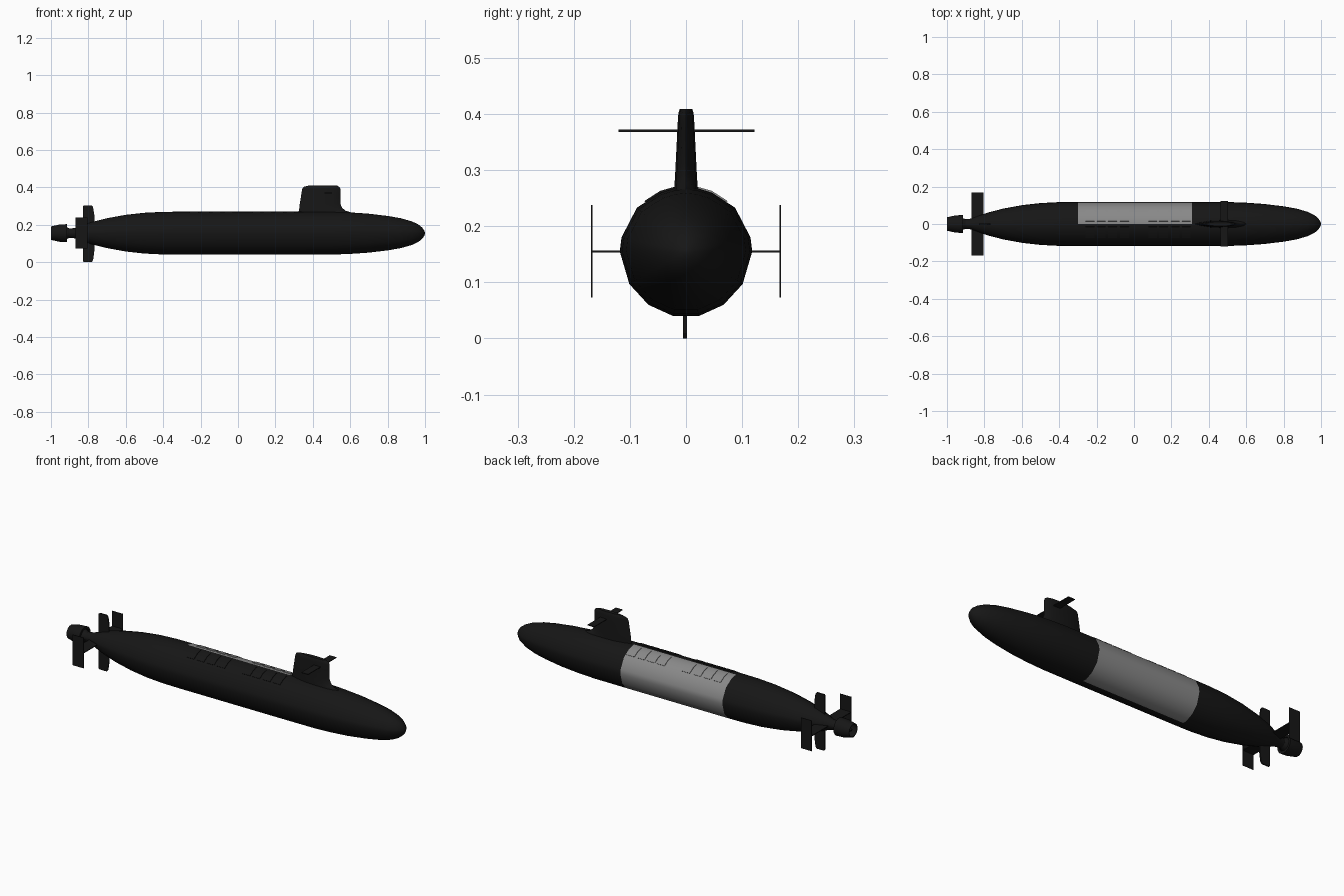
import bpy, bmesh, math

if "Cube" in bpy.data.objects:
    bpy.data.objects.remove(bpy.data.objects["Cube"])

ZC = 0.155  # height of the hull axis


def material(name, v):
    m = bpy.data.materials.new(name)
    m.diffuse_color = (v, v, v, 1)
    m.use_nodes = True
    m.node_tree.nodes["Principled BSDF"].inputs["Base Color"].default_value = m.diffuse_color
    return m


DARK = material("dark_coating", 0.008)
GREY = material("grey_panel", 0.25)


def make(name, verts, faces, mats=(DARK,), angle=40):
    me = bpy.data.meshes.new(name)
    me.from_pydata(verts, [], faces)
    ob = bpy.data.objects.new(name, me)
    bpy.context.collection.objects.link(ob)
    for m in mats:
        me.materials.append(m)
    bm = bmesh.new()
    bm.from_mesh(me)
    bmesh.ops.remove_doubles(bm, verts=bm.verts, dist=1e-5)
    bmesh.ops.recalc_face_normals(bm, faces=bm.faces)
    bm.to_mesh(me)
    bm.free()
    bpy.context.view_layer.objects.active = ob
    ob.select_set(True)
    bpy.ops.object.shade_smooth_by_angle(angle=math.radians(angle))
    ob.select_set(False)
    return ob


def loft(name, rings, caps=True, **kw):
    """Skin a list of closed rings that share one point count."""
    n = len(rings[0])
    verts = [p for r in rings for p in r]
    faces = [(i * n + j, i * n + (j + 1) % n, (i + 1) * n + (j + 1) % n, (i + 1) * n + j)
             for i in range(len(rings) - 1) for j in range(n)]
    if caps:
        faces += [tuple(range(n)), tuple(range((len(rings) - 1) * n, len(rings) * n))]
    return make(name, verts, faces, **kw)


def lathe(name, profile, n=20, **kw):
    return loft(name, [[(x, r * math.cos(2 * math.pi * k / n), ZC + r * math.sin(2 * math.pi * k / n))
                        for k in range(n)] for x, r in profile], **kw)


def plate(name, pts, y, t):
    """Upright plate: an x-z outline with thickness t around y."""
    return loft(name, [[(x, y + s * t / 2, z) for x, z in pts] for s in (-1, 1)], angle=25)


def box(name, x0, x1, y0, y1, z0, z1):
    return loft(name, [[(x0, y0, z), (x1, y0, z), (x1, y1, z), (x0, y1, z)] for z in (z0, z1)], angle=25)


# Hull: one half section, mirrored, scaled along the length
half = [(0, -.115), (.023, -.115), (.067, -.095), (.101, -.058), (.118, 0),
        (.115, .025), (.0875, .078), (.046, .105), (.02, .113), (0, .115)]
section = half + [(-y, z) for y, z in half[-2:0:-1]]
stations = [(-.925, .022), (-.87, .028), (-.83, .043), (-.78, .06), (-.7, .08), (-.6, .098),
            (-.5, .109), (-.4, .114), (-.3, .115), (-.1, .115), (.1, .115), (.31, .115),
            (.5, .1145), (.6, .111), (.7, .104), (.8, .092), (.87, .08), (.93, .063),
            (.965, .046), (.985, .03), (.996, .014), (1, .003)]
hull = loft("hull", [[(x, y * r / .115, ZC + z * r / .115) for y, z in section] for x, r in stations],
            mats=(DARK, GREY), angle=60)
for f in hull.data.polygons:  # bare panel on the port side
    c = f.center
    if c.y > 0 and -.3 < c.x < .31:
        f.material_index = 1

# Deck hatches: slightly raised curved covers, both sides
for side, label, mat in ((1, "port", GREY), (-1, "starboard", DARK)):
    for i, x in enumerate((-.235, -.176, -.115, -.051, .1, .158, .22, .28)):
        arc = [(.015, .1145), (.02, .114), (.046, .1065), (.074, .0885)]
        low = [(y * .95, z * .95) for y, z in arc[::-1]]
        loft(f"{label}_hatch_{i + 1}",
             [[(x + d, side * y, ZC + z + .0015) for y, z in arc + low] for d in (-.023, .023)],
             mats=(mat,), angle=35)

# Sail: teardrop sections (z, aft x, fore x, half width)
foil = [(0, 0), (.15, .5), (.35, .9), (.6, 1), (.8, .85), (.93, .5), (1, 0)]
foil += [(u, -w) for u, w in foil[-2:0:-1]]
levels = [(.24, .32, .625, .022), (.268, .323, .6, .021), (.275, .325, .575, .0205), (.29, .328, .557, .0195),
          (.31, .33, .548, .0185), (.36, .338, .548, .016), (.39, .343, .548, .0145),
          (.402, .35, .543, .0135), (.409, .375, .53, .011)]
loft("sail", [[(a + (b - a) * u, w * h, z) for u, w in foil] for z, a, b, h in levels], angle=50)

# Sail planes
box("sail_planes", .463, .503, -.12, .122, .368, .372)

# Stern: stabilisers with end plates, rudder
box("stern_stabilisers", -.87, -.805, -.168, .168, ZC - .002, ZC + .002)
for s, label in ((1, "port"), (-1, "starboard")):
    box(f"{label}_end_plate", -.87, -.805, s * .168 - .0015, s * .168 + .0015, .073, .238)
plate("rudder", [(-.83, .005), (-.825, .0), (-.782, .0), (-.775, .01), (-.768, .06), (-.768, .25),
                 (-.775, .295), (-.782, .303), (-.825, .303), (-.83, .298)], -.002, .007)

# Propulsor: shrouded duct and hub
lathe("propulsor_duct", [(-.915, .036), (-.915, .048), (-.955, .046), (-1, .036), (-1, .032),
                         (-.955, .04), (-.915, .036)], caps=False, angle=45)
lathe("propulsor_hub", [(-.9, .025), (-.93, .038), (-.95, .041), (-.96, .022), (-.99, .006)], angle=45)
